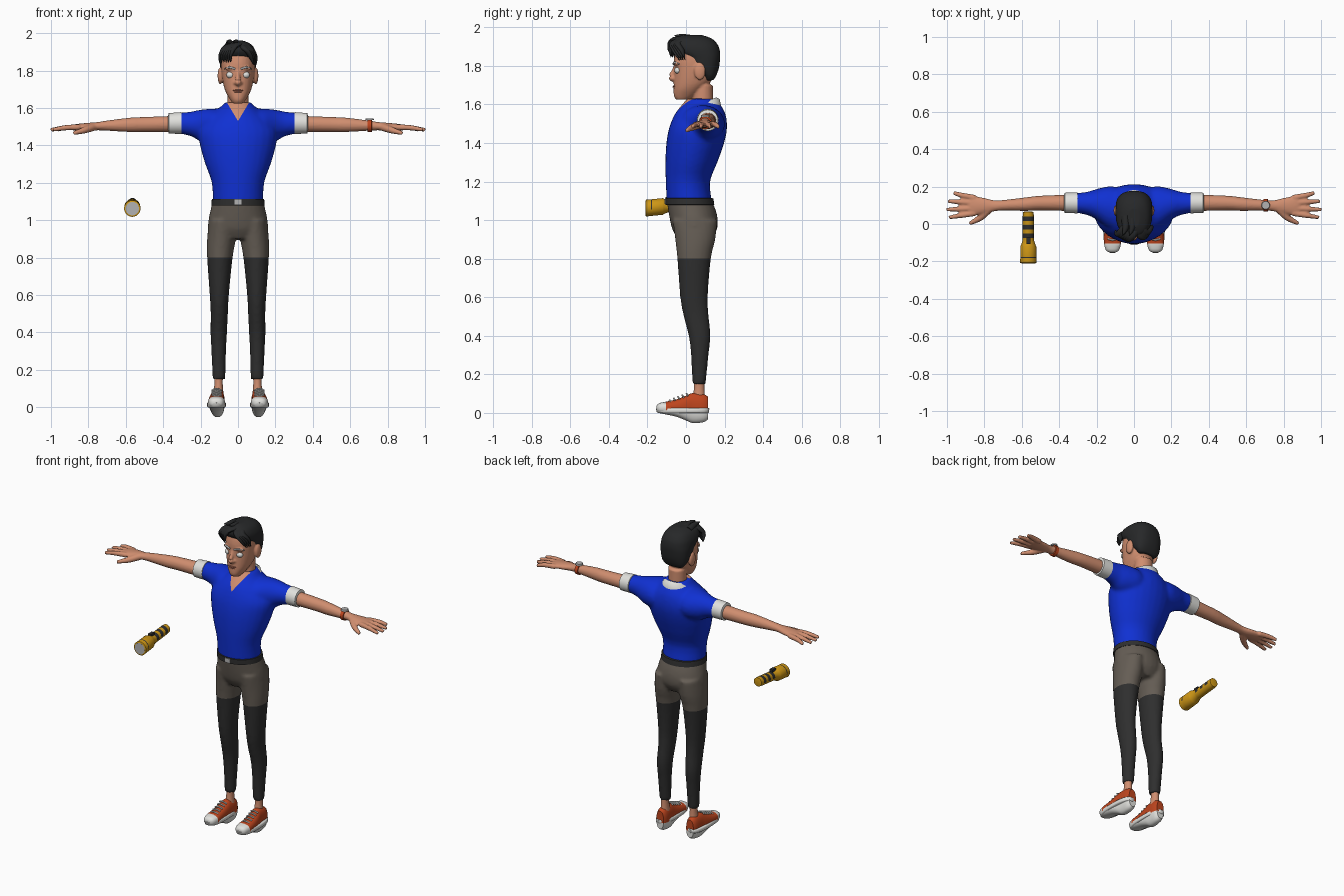
import bpy, bmesh, math
from mathutils import Vector, Matrix

cube = bpy.data.objects.get("Cube")
if cube:
    bpy.data.objects.remove(cube, do_unlink=True)


def material(name, r, g, b):
    m = bpy.data.materials.new(name)
    m.use_nodes = True
    m.diffuse_color = (r, g, b, 1)
    m.node_tree.nodes["Principled BSDF"].inputs["Base Color"].default_value = (r, g, b, 1)
    return m


SKIN = material("skin", .63, .27, .16)
LIP = material("lip", .42, .14, .09)
BLUE = material("shirt blue", .005, .03, .65)
WHITE = material("white", .75, .75, .72)
TAUPE = material("shorts grey", .13, .11, .09)
CHARCOAL = material("charcoal", .028, .028, .028)
BLACK = material("hair black", .02, .021, .022)
RED = material("rust red", .52, .06, .013)
YELLOW = material("yellow", .62, .31, .008)
GREY = material("light grey", .45, .45, .45)


def skin_rings(bm, rings):
    """Bridge equal rings of points into a closed skin."""
    vs = [[bm.verts.new(p) for p in r] for r in rings]
    n = len(vs[0])
    for a, b in zip(vs, vs[1:]):
        for i in range(n):
            bm.faces.new((a[i], a[(i + 1) % n], b[(i + 1) % n], b[i]))
    bm.faces.new(vs[0][::-1])
    bm.faces.new(vs[-1])


def smooth_path(rows, sub):
    """Catmull-Rom interpolation of rows of numbers."""
    out = []
    for i in range(len(rows) - 1):
        a, b, c, d = (rows[max(0, min(len(rows) - 1, i + k))] for k in (-1, 0, 1, 2))
        for s in range(sub):
            t = s / sub
            out.append([q + t / 2 * (r - p + t * (2 * p - 5 * q + 4 * r - u + t * (3 * (q - r) + u - p)))
                        for p, q, r, u in zip(a, b, c, d)])
    return out + [rows[-1]]


def loft(bm, axis, rows, sub=3, n=28, square=2):
    """Rows are (position, centre, centre, radius, radius) along an axis."""
    rings = []
    for p, cu, cv, ru, rv in smooth_path(rows, sub):
        ring = []
        for i in range(n):
            a = math.tau * i / n
            c, s = math.cos(a), math.sin(a)
            u = cu + ru * math.copysign(abs(c) ** (2 / square), c)
            v = cv + rv * math.copysign(abs(s) ** (2 / square), s)
            ring.append({"X": (p, u, v), "Y": (u, p, v), "Z": (u, v, p)}[axis])
        rings.append(ring)
    skin_rings(bm, rings)


def slices(bm, rows, x=0, **kw):
    """Stack of rows (height, half width, front, back, optional centre)."""
    loft(bm, "Z", [(r[0], r[4] if len(r) > 4 else x, (r[2] + r[3]) / 2, r[1], (r[3] - r[2]) / 2)
                   for r in rows], **kw)


def tube(bm, points, radii, n=10, sub=4, flat=1):
    rows = smooth_path([(*p, r) for p, r in zip(points, radii)], sub)
    pts = [Vector(r[:3]) for r in rows]
    rings = []
    for i, p in enumerate(pts):
        d = pts[min(i + 1, len(pts) - 1)] - pts[max(i - 1, 0)]
        q = d.to_track_quat("Z", "Y")
        rings.append([p + q @ Vector((rows[i][3] * math.cos(math.tau * k / n),
                                      rows[i][3] * flat * math.sin(math.tau * k / n), 0)) for k in range(n)])
    skin_rings(bm, rings)


def ball(bm, centre, size):
    bmesh.ops.create_uvsphere(bm, u_segments=20, v_segments=14, radius=1,
                              matrix=Matrix.Translation(centre) @ Matrix.Diagonal((*size, 1)))


def box(bm, centre, size):
    bmesh.ops.create_cube(bm, size=1, matrix=Matrix.Translation(centre) @ Matrix.Diagonal((*size, 1)))


def finish(name, bm, mats, voxel=0, relax=4, mirror=False, cuts=(), rule=None, solid=0):
    bmesh.ops.recalc_face_normals(bm, faces=bm.faces)
    me = bpy.data.meshes.new(name)
    bm.to_mesh(me)
    ob = bpy.data.objects.new(name, me)
    bpy.context.collection.objects.link(ob)
    bpy.ops.object.select_all(action="DESELECT")
    ob.select_set(True)
    bpy.context.view_layer.objects.active = ob
    if solid:
        ob.modifiers.new("Thickness", "SOLIDIFY").thickness = solid
    if voxel:
        mod = ob.modifiers.new("Blend", "REMESH")
        mod.mode, mod.voxel_size = "VOXEL", voxel
        mod = ob.modifiers.new("Relax", "SMOOTH")
        mod.factor, mod.iterations = .5, relax
    if mirror:
        ob.modifiers.new("Mirror", "MIRROR").use_mirror_merge = False
    for mod in list(ob.modifiers):
        bpy.ops.object.modifier_apply(modifier=mod.name)
    for m in mats:
        me.materials.append(m)
    bm.clear()
    bm.from_mesh(me)
    for co, no in cuts:
        bmesh.ops.bisect_plane(bm, geom=bm.verts[:] + bm.edges[:] + bm.faces[:], plane_co=co, plane_no=no)
    for f in bm.faces:
        f.normal_update()
        f.material_index = rule(f.calc_center_median(), f.normal) if rule else 0
    bm.to_mesh(me)
    bm.free()
    bpy.ops.object.shade_smooth_by_angle(angle=math.radians(50))


# Shirt with sleeves and an open neck
bm = bmesh.new()
slices(bm, [(1.09, .135, -.1, .135), (1.2, .14, -.105, .125), (1.3, .175, -.107, .163), (1.4, .203, -.102, .198),
            (1.48, .21, -.087, .213), (1.55, .16, -.058, .205), (1.6, .1, -.02, .178), (1.63, .07, .005, .15)])
for s in (1, -1):
    loft(bm, "X", [(s * x, *r) for x, *r in [(.03, .08, 1.5, .1, .09), (.12, .085, 1.5, .117, .097),
         (.2, .105, 1.506, .082, .085), (.25, .11, 1.515, .062, .066), (.33, .113, 1.52, .05, .053)]])
finish("shirt", bm, [BLUE, SKIN], voxel=.011,
       cuts=[((0, 0, 1.53), (1, 0, -.6)), ((0, 0, 1.53), (1, 0, .6))],
       rule=lambda c, n: int(c.z > 1.53 and c.y < .05 and abs(c.x) < .6 * (c.z - 1.53)))

# Sleeve cuffs
bm = bmesh.new()
loft(bm, "X", [(.3, .113, 1.52, .05, .053), (.303, .113, 1.52, .056, .058),
               (.37, .113, 1.518, .054, .055), (.373, .113, 1.518, .045, .045)], sub=1)
finish("sleeve_cuffs", bm, [WHITE], mirror=True)

# Folded collar
bm = bmesh.new()
strip = []
for i in range(41):
    a = math.radians(-153 + i * 306 / 40)
    s, c = math.sin(a), math.cos(a)
    strip.append([bm.verts.new(p) for p in ((.07 * s, .078 + .08 * c, 1.607 + .03 * c),
                  (.09 * s, .075 + .1 * c, 1.597 + .03 * c),
                  (.105 * s, .07 + .112 * c, 1.564 + .026 * c))])
for a, b in zip(strip, strip[1:]):
    for k in (0, 1):
        bm.faces.new((a[k], b[k], b[k + 1], a[k + 1]))
finish("collar", bm, [WHITE], solid=.012)

# Shorts over leggings
bm = bmesh.new()
slices(bm, [(1.1, .136, -.1, .135), (1.05, .148, -.092, .155), (1, .158, -.083, .165),
            (.95, .158, -.07, .16), (.9, .12, -.04, .13)])
for s in (1, -1):
    slices(bm, [(z, w, f, b, s * x) for z, w, f, b, x in [
        (1, .07, -.07, .162, .085), (.9, .076, -.056, .152, .089), (.8, .068, -.045, .129, .097),
        (.6, .051, -.03, .113, .1), (.5, .046, -.012, .118, .1), (.4, .044, .014, .127, .103),
        (.3, .039, .026, .117, .103), (.15, .034, .033, .102, .102)]])
finish("shorts_and_leggings", bm, [TAUPE, CHARCOAL], voxel=.01, cuts=[((0, 0, .8), (0, 0, 1))],
       rule=lambda c, n: int(c.z < .8))

# Belt and buckle
bm = bmesh.new()
slices(bm, [(1.078, .135, -.098, .138), (1.08, .143, -.107, .147), (1.113, .14, -.108, .142),
            (1.115, .13, -.098, .13)], sub=1, n=40)
finish("belt", bm, [CHARCOAL])
bm = bmesh.new()
box(bm, (0, -.108, 1.097), (.04, .008, .028))
finish("belt_buckle", bm, [GREY])

# Ankles
bm = bmesh.new()
slices(bm, [(.2, .026, .04, .095), (.13, .022, .042, .095), (.06, .028, .03, .1)], x=.104)
finish("ankles", bm, [SKIN], mirror=True)

# Shoes: sole, upper with toe cap, laces
bm = bmesh.new()
slices(bm, [(0, .046, -.145, .115), (.004, .05, -.152, .119), (.022, .05, -.156, .121),
            (.026, .046, -.15, .117)], x=.115, sub=1, square=2.6)
finish("shoe_soles", bm, [WHITE], mirror=True)
bm = bmesh.new()
loft(bm, "Y", [(-.152, .115, .025, .018, .012), (-.14, .115, .025, .035, .025), (-.105, .115, .025, .045, .033),
               (-.05, .115, .025, .044, .045), (0, .113, .025, .041, .064), (.035, .11, .025, .038, .078),
               (.09, .108, .025, .036, .073), (.115, .108, .025, .026, .058)], square=2.4)
finish("shoe_uppers", bm, [RED, WHITE], mirror=True,
       cuts=[((0, -.105, 0), (0, 1, 0)), ((0, 0, .01), (0, 0, 1))],
       rule=lambda c, n: int(c.y < -.105 or c.z < .01))
bm = bmesh.new()
for i in range(5):
    y, z = -.085 + .022 * i, .062 + .0085 * i
    tube(bm, [(.088, y + .006, z - .006), (.115, y, z + .004), (.14, y + .006, z - .006)], [.005] * 3, n=6)
finish("shoe_laces", bm, [WHITE], mirror=True)

# Arms and hands
bm = bmesh.new()
loft(bm, "X", [(.34, .113, 1.515, .044, .043), (.5, .112, 1.512, .039, .04), (.58, .106, 1.51, .036, .038),
               (.7, .1, 1.506, .028, .027), (.75, .097, 1.503, .03, .022), (.8, .097, 1.5, .042, .021),
               (.86, .098, 1.497, .052, .018), (.885, .1, 1.495, .048, .014)])
for y0, tip, tip_y in ((.14, .965, .167), (.112, .995, .122), (.084, 1.002, .077), (.058, .99, .035)):
    tube(bm, [(.85, y0, 1.497), (.92, (y0 + tip_y) / 2, 1.495), (tip, tip_y, 1.484)], [.016, .0145, .01])
tube(bm, [(.77, .085, 1.5), (.82, .035, 1.482), (.88, .002, 1.465)], [.022, .018, .01])
finish("arms_and_hands", bm, [SKIN], voxel=.006, relax=2, mirror=True)

# Wrist watch
bm = bmesh.new()
loft(bm, "X", [(.692, .1, 1.505, .025, .025), (.693, .1, 1.505, .034, .034),
               (.715, .1, 1.505, .034, .033), (.716, .1, 1.505, .025, .025)], sub=1)
finish("watch_strap", bm, [RED])
bm = bmesh.new()
bmesh.ops.create_cone(bm, cap_ends=True, segments=20, radius1=.023, radius2=.021, depth=.01,
                      matrix=Matrix.Translation((.704, .1, 1.54)))
finish("watch_dial", bm, [GREY])

# Head with neck, nose and ears
bm = bmesh.new()
slices(bm, [(1.625, .028, -.052, .01), (1.645, .042, -.063, .05), (1.68, .063, -.064, .09), (1.72, .077, -.063, .13),
            (1.78, .087, -.061, .15), (1.84, .09, -.062, .16), (1.9, .08, -.045, .155), (1.94, .05, 0, .12)],
       square=2.2)
slices(bm, [(1.52, .062, .015, .15), (1.6, .056, .03, .142), (1.7, .056, .04, .14)])
tube(bm, [(0, -.05, 1.815), (0, -.064, 1.775), (0, -.077, 1.742), (0, -.056, 1.722)], [.008, .011, .016, .012])
for s in (1, -1):
    ball(bm, (s * .012, -.063, 1.734), (.012, .014, .009))
    ball(bm, (s * .095, .072, 1.772), (.014, .03, .046))
    ball(bm, (s * .036, -.046, 1.812), (.036, .016, .011))
finish("head", bm, [SKIN], voxel=.006, relax=3)

# Eyes, brows and mouth
bm = bmesh.new()
ball(bm, (.041, -.042, 1.777), (.022, .018, .018))
finish("eyes", bm, [WHITE], mirror=True)
bm = bmesh.new()
tube(bm, [(.014, -.064, 1.808), (.045, -.06, 1.818), (.072, -.036, 1.81)], [.005, .006, .003], n=8)
finish("eyebrows", bm, [GREY], mirror=True)
bm = bmesh.new()
ball(bm, (0, -.058, 1.694), (.028, .011, .005))
ball(bm, (0, -.058, 1.686), (.02, .011, .005))
finish("lips", bm, [LIP])

# Hair cap and swept fringe
bm = bmesh.new()
slices(bm, [(1.725, .06, .095, .142), (1.75, .08, .085, .157), (1.79, .094, .025, .171), (1.84, .098, 0, .177),
            (1.87, .099, -.045, .177), (1.905, .094, -.068, .168), (1.94, .072, -.06, .138),
            (1.96, .03, -.02, .085)], square=2.5)
finish("hair", bm, [BLACK], voxel=.008, relax=2)
bm = bmesh.new()
for i in range(6):
    t = i / 5
    tube(bm, [(.05 - .05 * t, .03 + .03 * t, 1.935), (-.01 - .05 * t, -.062 + .03 * t, 1.935 - .01 * t),
              (-.035 - .055 * t, -.083 + .03 * t, 1.895), (-.04 - .06 * t, -.078 + .045 * t, 1.845)],
         [.022, .021, .015, .002], flat=.7)
for i in range(4):
    t = i / 3
    tube(bm, [(-.01 + .03 * t, .02, 1.94), (.035 + .025 * t, -.062 + .02 * t, 1.92),
              (.065 + .025 * t, -.06 + .04 * t, 1.88), (.085 + .012 * t, -.035 + .03 * t, 1.83)],
         [.022, .02, .015, .002], flat=.7)
for x in (-.045, -.01):
    tube(bm, [(x, .04, 1.935), (x, -.02, 1.95), (x - .015, -.06, 1.958)], [.025, .017, .002])
finish("hair_fringe", bm, [BLACK])

# Flashlight: body with grip bands, lens and switch
X = -.565
bm = bmesh.new()
body = [(.066, .02), (.064, .028), (.04, .03), (.015, .03), (-.005, .03), (-.03, .03), (-.05, .03), (-.075, .03),
        (-.085, .03), (-.115, .04), (-.12, .043), (-.176, .043), (-.182, .043), (-.207, .044), (-.21, .037)]
loft(bm, "Y", [(y, X, 1.083 + .1 * y, r, r) for y, r in body], sub=1)
bands = ((.015, .04), (-.03, -.005), (-.075, -.05), (-.182, -.176))
finish("flashlight", bm, [YELLOW, CHARCOAL],
       rule=lambda c, n: int(n.z > -.3 and any(a < c.y < b for a, b in bands)))
bm = bmesh.new()
loft(bm, "Y", [(-.205, X, 1.062, .036, .036), (-.2105, X, 1.062, .036, .036)], sub=1)
finish("flashlight_lens", bm, [GREY])
bm = bmesh.new()
box(bm, (X, -.09, 1.11), (.022, .035, .018))
finish("flashlight_switch", bm, [CHARCOAL])
